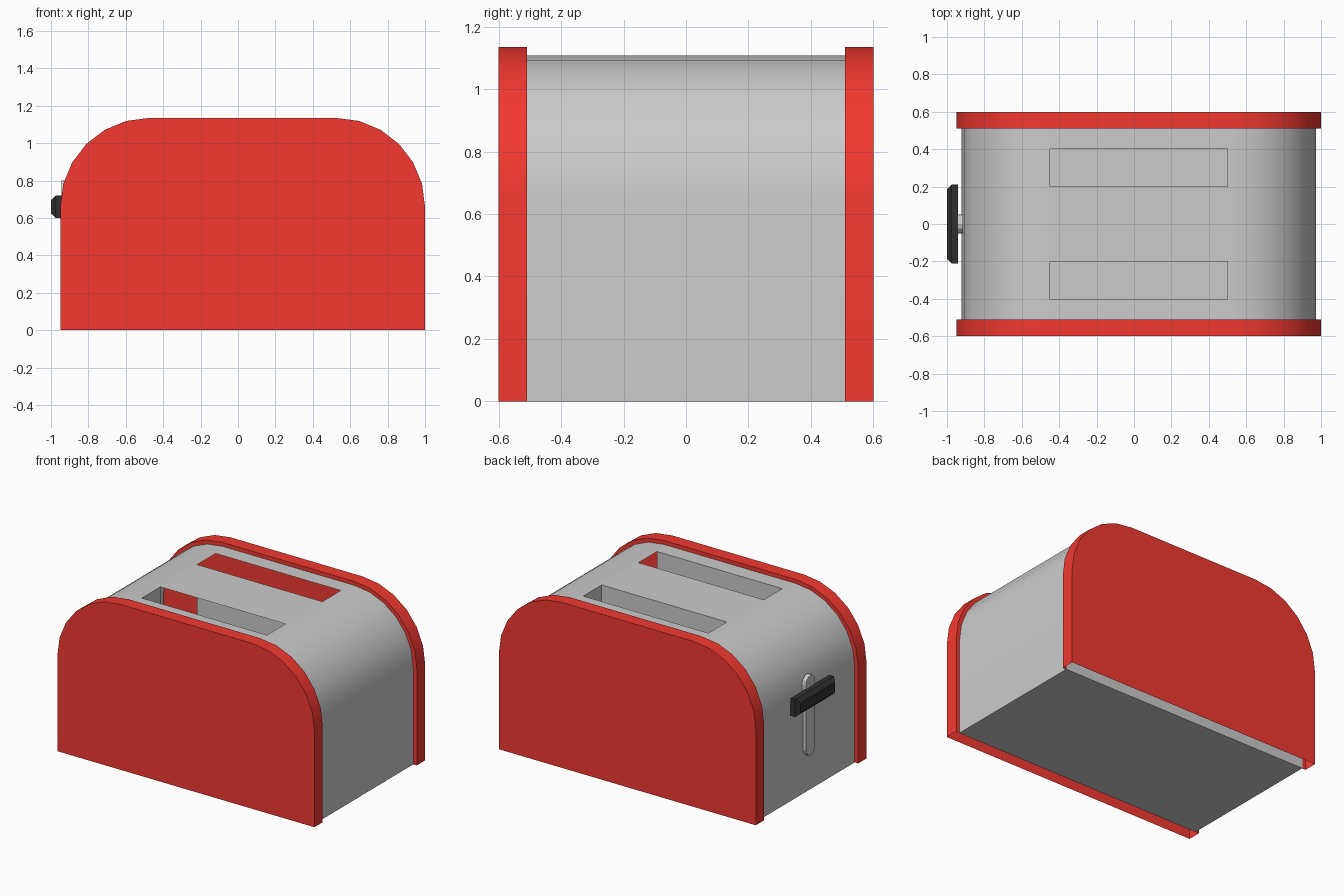
import bpy, bmesh, math
from mathutils import Vector

if "Cube" in bpy.data.objects:
    bpy.data.objects.remove(bpy.data.objects["Cube"])


def material(name, rgb):
    m = bpy.data.materials.new(name)
    m.diffuse_color = (*rgb, 1)
    m.use_nodes = True
    m.node_tree.nodes["Principled BSDF"].inputs["Base Color"].default_value = m.diffuse_color
    return m


def finish(bm, name, mat=None, smooth=False, fix=False):
    if fix:
        bmesh.ops.recalc_face_normals(bm, faces=bm.faces[:])
    me = bpy.data.meshes.new(name)
    bm.to_mesh(me)
    bm.free()
    ob = bpy.data.objects.new(name, me)
    bpy.context.collection.objects.link(ob)
    if mat:
        me.materials.append(mat)
    if smooth:
        me.shade_smooth()
        me.set_sharp_from_angle(angle=math.radians(30))
    return ob


def arch(r, top_breaks=()):
    """Arch outline in x/z, from bottom right round to bottom left."""
    def arc(cx, a0):
        return [(cx + r * math.cos(math.radians(a0 + 15 * i)),
                 0.66 + r * math.sin(math.radians(a0 + 15 * i))) for i in range(7)]
    top = [(x, 0.66 + r) for x in top_breaks]
    return [(0.525 + r, 0)] + arc(0.525, 0) + top + arc(-0.475, 90) + [(-0.475 - r, 0)]


def loft(outline, ys, skip=lambda seg, bay: False):
    """Sweep an outline through y stations with capped ends."""
    bm = bmesh.new()
    rows = [[bm.verts.new((x, y, z)) for x, z in outline] for y in ys]
    n = len(outline)
    for j in range(len(ys) - 1):
        for i in range(n):
            if not skip(i, j):
                k = (i + 1) % n
                bm.faces.new((rows[j][i], rows[j][k], rows[j + 1][k], rows[j + 1][i]))
    bm.faces.new(rows[0][::-1])
    bm.faces.new(rows[-1])
    return bm


red = material("red_enamel", (0.9, 0.04, 0.03))
black = material("black_plastic", (0.03, 0.03, 0.03))

# End panels: open underneath (the closing segment is left out)
panel = arch(0.475)
for name, ys in (("front_panel", (-0.6, -0.51)), ("back_panel", (0.51, 0.6))):
    finish(loft(panel, ys, lambda i, j: i == len(panel) - 1), name, red, True, True)

# Metal body with two bread slots; the ends sit just inside the panels
shell = arch(0.448, (0.5, -0.45))
slot_seg = shell.index((0.5, 0.66 + 0.448))
body = loft(shell, (-0.512, -0.4, -0.2, 0.2, 0.4, 0.512),
            lambda i, j: i == slot_seg and j in (1, 3))
finish(body, "body", None, True, True)

# Slot liners: one long wall and one end wall per slot
for name, x_end, y_wall, y0, y1 in (("front_slot_liner", -0.45, -0.4, -0.4, -0.2),
                                    ("back_slot_liner", 0.5, 0.2, 0.2, 0.4)):
    bm = bmesh.new()
    for a, b in (((-0.45, y_wall), (0.5, y_wall)), ((x_end, y0), (x_end, y1))):
        bm.faces.new([bm.verts.new((*p, z)) for p, z in
                      ((a, 0.01), (b, 0.01), (b, 1.108), (a, 1.108))])
    finish(bm, name)

# Lever track: rounded strip raised from the left wall
bm = bmesh.new()
ring = []
for cz, a0 in ((0.75, 0), (0.3, 180)):
    for i in range(7):
        a = math.radians(a0 + 30 * i)
        ring.append(bm.verts.new((-0.915, 0.05 * math.cos(a), cz + 0.05 * math.sin(a))))
face = bm.faces.new(ring)
ext = bmesh.ops.extrude_face_region(bm, geom=[face])
bmesh.ops.translate(bm, vec=(-0.03, 0, 0),
                    verts=[v for v in ext["geom"] if isinstance(v, bmesh.types.BMVert)])
finish(bm, "lever_track", None, False, True)

# Lever handle: bar with its outer edges chamfered
bm = bmesh.new()
bmesh.ops.create_cube(bm, size=1)
for v in bm.verts:
    v.co = Vector((-0.97 + v.co.x * 0.06, v.co.y * 0.42, 0.66 + v.co.z * 0.12))
outer = [e for e in bm.edges if all(v.co.x < -0.99 for v in e.verts)]
bmesh.ops.bevel(bm, geom=outer, offset=0.025, segments=1, affect='EDGES')
finish(bm, "lever_handle", black, False, True)
